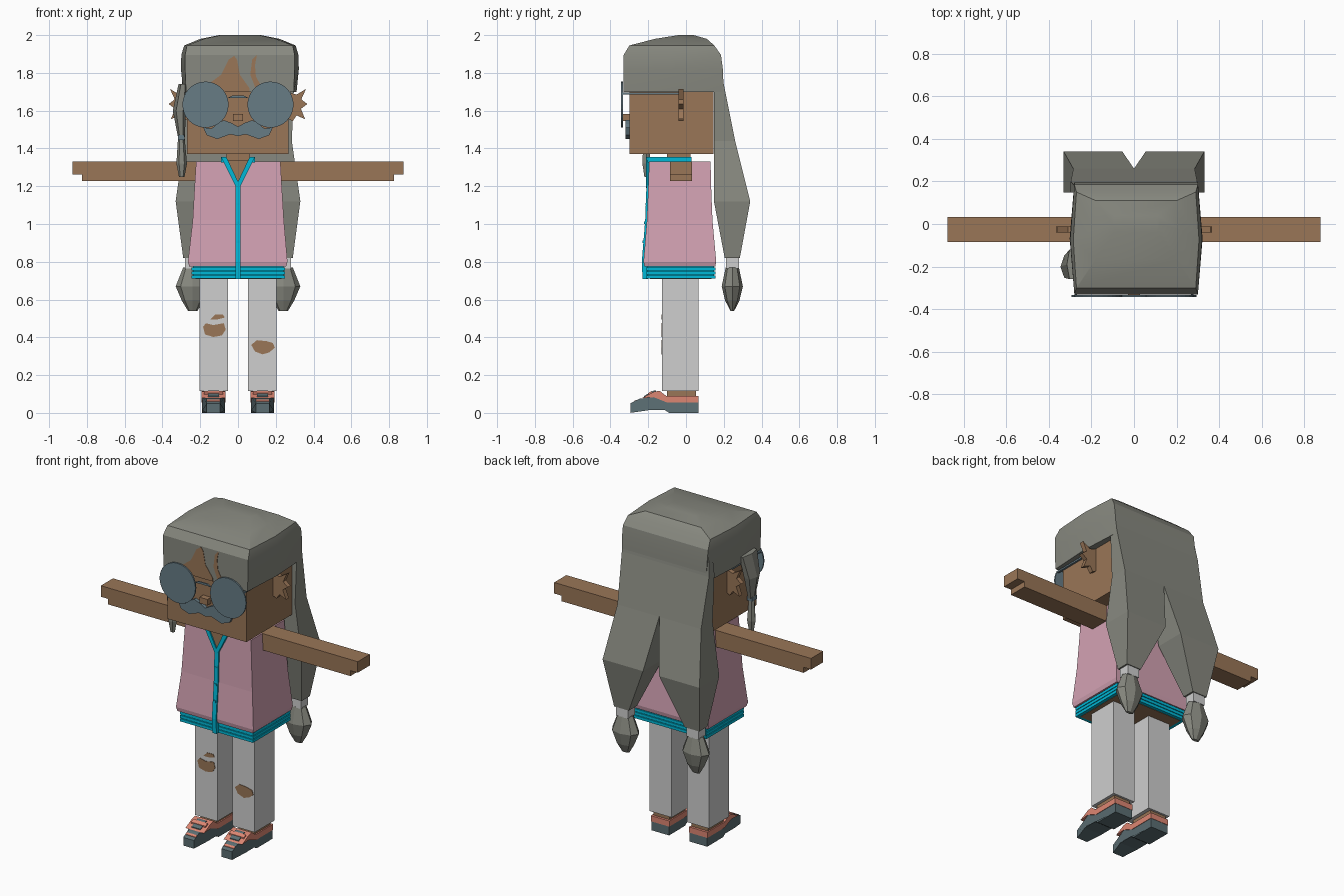
import bpy, bmesh
from math import sin, cos, tau

if "Cube" in bpy.data.objects:
    bpy.data.objects.remove(bpy.data.objects["Cube"])


def material(name, r, g, b):
    m = bpy.data.materials.new(name)
    m.diffuse_color = (r, g, b, 1)
    m.use_nodes = True
    m.node_tree.nodes["Principled BSDF"].inputs["Base Color"].default_value = (r, g, b, 1)
    return m


SKIN = material("brown skin", .32, .18, .095)
HAIR = material("grey hair", .245, .25, .215)
LENS = material("blue grey", .135, .2, .235)
PINK = material("pink cloth", .65, .36, .45)
CYAN = material("cyan trim", 0, .48, .68)
WHITE = material("pale cloth", .62, .62, .62)
SALMON = material("salmon leather", .72, .24, .17)
SLATE = material("slate rubber", .105, .155, .17)


def loft(name, rings, mat):
    """Join equal-length rings of points into a closed solid."""
    bm = bmesh.new()
    loops = [[bm.verts.new(p) for p in ring] for ring in rings]
    n = len(loops[0])
    for a, b in zip(loops, loops[1:]):
        for i in range(n):
            j = (i + 1) % n
            bm.faces.new((a[i], a[j], b[j], b[i]))
    bm.faces.new(loops[0])
    bm.faces.new(loops[-1])
    bmesh.ops.recalc_face_normals(bm, faces=bm.faces)
    me = bpy.data.meshes.new(name)
    bm.to_mesh(me)
    bm.free()
    me.materials.append(mat)
    ob = bpy.data.objects.new(name, me)
    bpy.context.collection.objects.link(ob)
    return ob


def rect(z, x0, x1, y0, y1):
    return [(x0, y0, z), (x1, y0, z), (x1, y1, z), (x0, y1, z)]


def box(name, x0, x1, y0, y1, z0, z1, mat):
    return loft(name, [rect(z0, x0, x1, y0, y1), rect(z1, x0, x1, y0, y1)], mat)


def front_plate(name, pts, y0, y1, mat):
    """Outline in x and z, extruded along y."""
    return loft(name, [[(x, y, z) for x, z in pts] for y in (y0, y1)], mat)


def side_prism(name, pts, x0, x1, mat, toe=1.0):
    """Outline in y and z, extruded along x, narrowed toward the toe."""
    mid = (x0 + x1) / 2

    def place(x, y):
        return mid + (x - mid) * (toe if y < -.24 else 1)
    return loft(name, [[(place(x, y), y, z) for y, z in pts] for x in (x0, x1)], mat)


def oval(cx, cy, z, rx, ry, n=6):
    return [(cx + rx * cos(tau * i / n), cy + ry * sin(tau * i / n), z) for i in range(n)]


def smooth(ob):
    bpy.ops.object.select_all(action="DESELECT")
    ob.select_set(True)
    bpy.context.view_layer.objects.active = ob
    bpy.ops.object.shade_smooth_by_angle(angle=.4)


# Head, nose and neck
box("head", -.27, .267, -.30, .145, 1.37, 1.88, SKIN)
box("nose", -.027, .027, -.336, -.29, 1.545, 1.582, SKIN)
box("neck", -.06, .06, -.10, .025, 1.30, 1.38, SKIN)

# Hair cap, arched on top with slightly bulging sides
cap = []
for z, corner, mid, yf, yb in ((1.70, .285, .30, -.33, .20), (1.82, .29, .312, -.33, .195),
                               (1.895, .29, .31, -.33, .185), (1.945, .28, .295, -.30, .15),
                               (1.98, .19, .21, -.165, .11), (2.0, .10, .11, -.04, .04)):
    ym = (yf + yb) / 2
    ring = [(-corner, yf), (corner, yf), (mid, ym), (corner, yb), (-corner, yb), (-mid, ym)]
    cap.append([(x + .01, y, z) for x, y in ring])
smooth(loft("hair_cap", cap, HAIR))

# Forehead showing through the fringe
front_plate("forehead_gap", [(-.17, 1.70), (-.15, 1.745), (-.09, 1.79), (-.05, 1.87), (-.02, 1.89),
                             (-.005, 1.87), (.01, 1.79), (.06, 1.72), (.06, 1.70)],
            -.332, -.325, SKIN)
front_plate("fringe_parting", [(.10, 1.70), (.065, 1.79), (.075, 1.87), (.10, 1.895),
                               (.09, 1.84), (.095, 1.78), (.14, 1.70)], -.332, -.325, SKIN)

# Side braid in front of the right ear
loft("braid_upper", [oval(-.29, -.19, 1.74, .025, .08), oval(-.31, -.20, 1.60, .035, .06),
                     oval(-.30, -.21, 1.46, .018, .025)], HAIR)
box("braid_tie", -.318, -.282, -.235, -.19, 1.445, 1.47, LENS)
loft("braid_tail", [oval(-.30, -.21, 1.45, .018, .018), oval(-.298, -.21, 1.32, .028, .024),
                    oval(-.298, -.21, 1.25, .015, .012)], HAIR)

# Mirrored parts: side is +1 for the left and -1 for the right
for side, word in ((1, "left"), (-1, "right")):
    def flip(pts):
        return [(side * p[0], *p[1:]) for p in pts]

    def span(a, b):
        return sorted((side * a, side * b))

    # Long back hair, tie and puff
    loft(word + "_back_hair", [flip(rect(z, xi, xo, .148, y)) if z > 1 else
                               flip(rect(z, xi, xo, .205, y)) for z, xi, xo, y in
                               ((1.88, 0, .28, .18), (1.74, 0, .297, .20), (1.44, 0, .285, .26),
                                (1.12, .055, .33, .34), (.82, .19, .29, .285))], HAIR)
    box(word + "_hair_tie", *span(.20, .28), .212, .28, .765, .825, WHITE)
    loft(word + "_hair_puff", [oval(side * .24, .245, z, rx, ry, 8) for z, rx, ry in
                               ((.77, .05, .035), (.67, .09, .056), (.595, .058, .038),
                                (.54, .025, .01))], HAIR)

    # Spiky ear
    front_plate(word + "_ear", flip([(.26, 1.70), (.31, 1.685), (.36, 1.715), (.335, 1.66),
                                     (.367, 1.635), (.333, 1.61), (.355, 1.555), (.31, 1.575),
                                     (.29, 1.545), (.26, 1.56)]), -.04, -.012, SKIN)

    # Round glasses with temple arm
    lens = [(side * .172 + .122 * cos(tau * i / 32), 1.632 + .122 * sin(tau * i / 32))
            for i in range(32)]
    front_plate(word + "_lens", lens, -.343, -.334, LENS)
    box(word + "_glasses_arm", *span(.268, .28), -.34, -.03, 1.685, 1.695, LENS)

    # Moustache half
    front_plate(word + "_moustache", flip([(0, 1.515), (.035, 1.535), (.075, 1.55), (.11, 1.53),
                                           (.14, 1.505), (.185, 1.512), (.165, 1.47), (.11, 1.45),
                                           (.04, 1.475), (0, 1.465)]), -.32, -.295, LENS)

    # Arm with hand step
    box(word + "_arm", *span(.15, .875), -.085, .033, 1.262, 1.33, SKIN)
    box(word + "_arm_underside", *span(.15, .825), -.085, .033, 1.228, 1.262, SKIN)

    # Collar edge and neckline trim
    box(word + "_collar", *span(.065, .09), -.205, .03, 1.325, 1.355, CYAN)
    front_plate(word + "_neckline", flip([(0, 1.19), (.012, 1.20), (.09, 1.355), (.062, 1.355),
                                          (0, 1.225)]), -.213, -.185, CYAN)

    # Trouser leg, ankle and shoe
    box(word + "_trouser_leg", *span(.052, .203), -.127, .065, .115, .73, WHITE)
    box(word + "_ankle", *span(.075, .185), -.10, .052, .07, .12, SKIN)
    x0, x1 = span(.07, .19)
    side_prism(word + "_shoe_sole", [(-.295, 0), (-.295, .05), (-.245, .075), (-.17, .085),
                                     (-.10, .058), (.065, .058), (.065, 0), (-.09, 0),
                                     (-.11, .014), (-.2, .014)], x0, x1, SLATE, .6)
    side_prism(word + "_shoe_upper", [(-.235, .078), (-.17, .112), (-.14, .117), (-.105, .09),
                                      (.067, .09), (.067, .055), (-.10, .055), (-.17, .083)],
               x0 - .003, x1 + .003, SALMON)
    side_prism(word + "_shoe_tongue", [(-.222, .09), (-.17, .118), (-.16, .118), (-.16, .1),
                                       (-.222, .08)], x0 + .03, x1 - .03, SLATE)
    side_prism(word + "_shoe_strap", [(-.2, .105), (-.18, .116), (-.18, .1), (-.2, .09)],
               x0 + .01, x1 - .01, SALMON)
    side_prism(word + "_toe_stripe", [(-.275, .063), (-.262, .07), (-.262, .06), (-.275, .053)],
               x0 + .025, x1 - .025, SALMON)

# Glasses bridge
front_plate("glasses_bridge", [(-.06, 1.665), (-.03, 1.68), (.03, 1.68), (.06, 1.665),
                               (.03, 1.668), (-.03, 1.668)], -.342, -.334, LENS)

# Flared jacket with neckline, placket and hem bands
loft("jacket", [rect(1.33, -.222, .225, -.195, .13), rect(1.2, -.23, .232, -.20, .133),
                rect(1.02, -.24, .243, -.207, .14), rect(.80, -.265, .262, -.225, .16),
                rect(.775, -.258, .255, -.22, .155)], PINK)
front_plate("neckline_skin", [(-.075, 1.335), (0, 1.2), (.075, 1.335)], -.205, -.19, SKIN)
side_prism("placket", [(-.18, 1.21), (-.209, 1.21), (-.216, 1.02), (-.234, .80), (-.23, .71),
                       (-.20, .71)], -.014, .014, CYAN)
for z in (.90, 1.0, 1.1, 1.17):
    y = -.217 - (1.02 - z) * .08
    box("placket_snap", -.009, .009, y - .003, y + .01, z, z + .012, CYAN)
box("hem_core", -.238, .242, -.203, .148, .714, .78, CYAN)
for i in range(3):
    z = .711 + i * .021
    box("hem_band", -.246, .25, -.211, .155, z, z + .017, CYAN)
box("jacket_lining", -.225, .23, -.19, .135, .709, .716, SKIN)

# Torn knees
front_plate("right_knee_tear", [(-.185, .455), (-.17, .475), (-.13, .465), (-.075, .475),
                                (-.065, .44), (-.085, .41), (-.13, .402), (-.175, .415)],
            -.13, -.125, SKIN)
front_plate("right_thigh_tear", [(-.145, .495), (-.12, .52), (-.08, .522), (-.07, .505),
                                 (-.11, .495)], -.13, -.125, SKIN)
front_plate("left_knee_tear", [(.07, .36), (.10, .385), (.15, .38), (.185, .37), (.195, .345),
                               (.165, .32), (.13, .31), (.09, .325)], -.13, -.125, SKIN)
